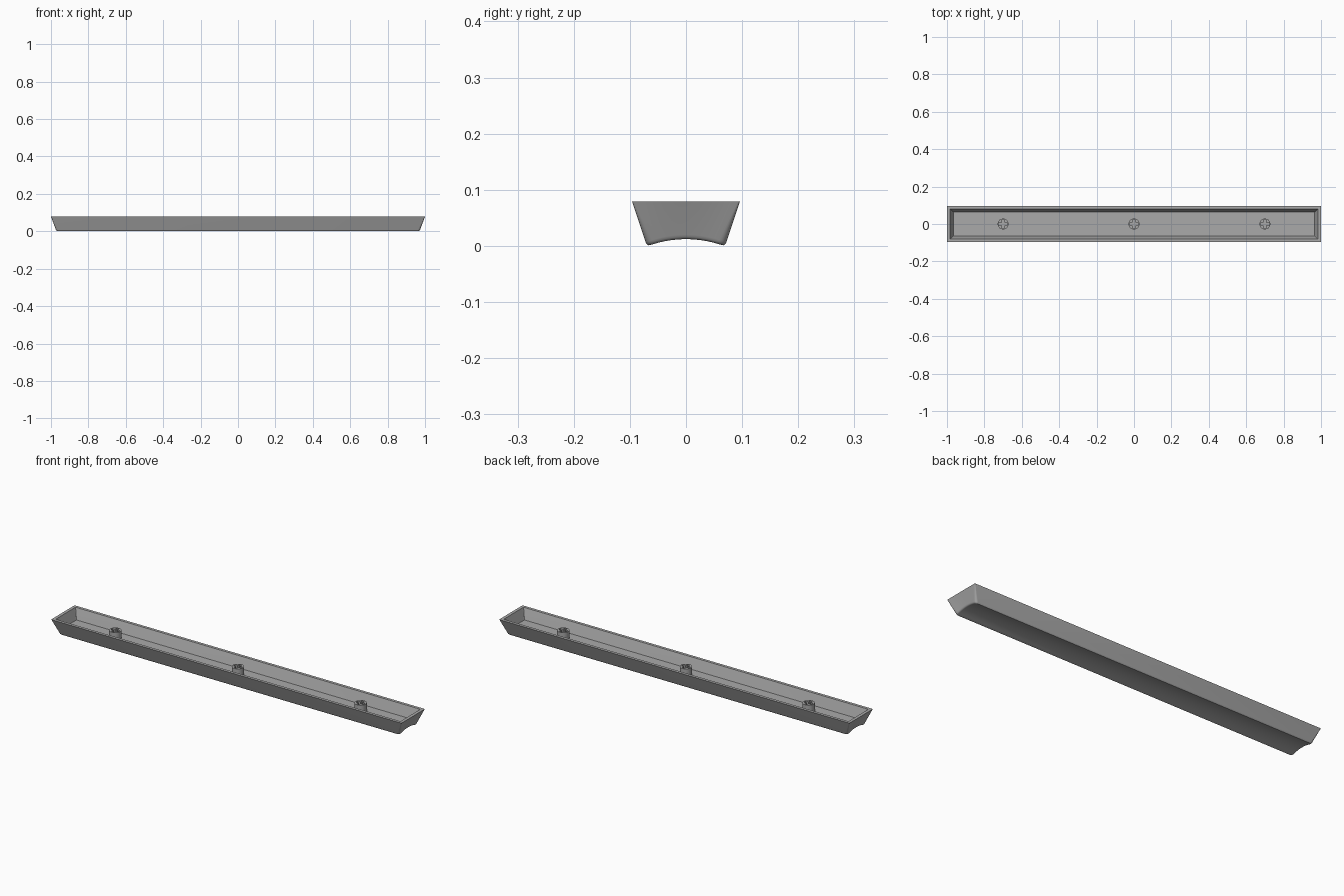
import bpy, bmesh
from math import cos, sin, pi, radians

cube = bpy.data.objects.get("Cube")
if cube:
    bpy.data.objects.remove(cube)

HEIGHT, FLOOR = 0.079, 0.025
DISH = 0.012

grey = bpy.data.materials.new("mid grey")
grey.use_nodes = True
colour = (0.4, 0.4, 0.4, 1)
grey.diffuse_color = colour
grey.node_tree.nodes["Principled BSDF"].inputs["Base Color"].default_value = colour


def finish(bm, name):
    bmesh.ops.remove_doubles(bm, verts=bm.verts, dist=0.00005)
    bmesh.ops.recalc_face_normals(bm, faces=bm.faces)
    mesh = bpy.data.meshes.new(name)
    bm.to_mesh(mesh)
    bm.free()
    mesh.materials.append(grey)
    obj = bpy.data.objects.new(name, mesh)
    bpy.context.collection.objects.link(obj)
    bpy.ops.object.select_all(action="DESELECT")
    obj.select_set(True)
    bpy.context.view_layer.objects.active = obj
    bpy.ops.object.shade_smooth_by_angle(angle=radians(35))
    return obj


def half_outline(hx, hy, r, arc=6, side=14):
    """Right half of a rounded rectangle, from front to back."""
    corner = [(hx - r + r * sin(a), -hy + r - r * cos(a))
              for a in (i / arc * pi / 2 for i in range(arc + 1))]
    end = [(hx, (hy - r) * (2 * i / side - 1)) for i in range(1, side)]
    return corner + end + [(x, -y) for x, y in reversed(corner)]


def ring(bm, hx, hy, r, z, dish=0.0):
    half = half_outline(hx, hy, r)
    pts = half + [(-x, y) for x, y in reversed(half)]
    return [bm.verts.new((x, y, z + dish * max(0, 1 - (y / 0.068) ** 2)))
            for x, y in pts]


def bridge(bm, a, b):
    for i in range(len(a)):
        j = (i + 1) % len(a)
        bm.faces.new((a[i], a[j], b[j], b[i]))


def cap(bm, loop):
    # long strips joining the two ends
    n = len(loop)
    for i in range(n // 2 - 1):
        bm.faces.new((loop[i], loop[i + 1], loop[n - 2 - i], loop[n - 1 - i]))


# Hollow tray: dished underside, tapered walls, flat rim, inner floor
bm = bmesh.new()
rings = [
    ring(bm, 0.966, 0.064, 0.010, 0.0, DISH),
    ring(bm, 0.970, 0.068, 0.012, 0.001, DISH),
    ring(bm, 0.973, 0.071, 0.013, 0.004, DISH),
    ring(bm, 0.9745, 0.0725, 0.013, 0.008, DISH),
    ring(bm, 1.0, 0.096, 0.003, HEIGHT),
    ring(bm, 0.984, 0.081, 0.002, HEIGHT),
    ring(bm, 0.966, 0.063, 0.002, FLOOR),
]
for lower, upper in zip(rings, rings[1:]):
    bridge(bm, lower, upper)
cap(bm, rings[0])
cap(bm, rings[-1])
finish(bm, "tray_shell")


# Round posts with a cross-shaped socket, built from four equal quarters
def post(name, x0, radius=0.029, reach=0.022, slot=0.007, top=0.068, steps=8):
    bm = bmesh.new()
    arc = [(radius * cos(a), radius * sin(a))
           for a in (i / steps * pi / 2 for i in range(steps + 1))]
    cross = [(0, reach), (slot, reach), (slot, slot), (reach, slot), (reach, 0)]
    for q in range(4):
        c, s = cos(q * pi / 2), sin(q * pi / 2)
        turned = [(x0 + x * c - y * s, x * s + y * c) for x, y in arc + cross]
        hi = [bm.verts.new((x, y, top)) for x, y in turned]
        lo = [bm.verts.new((x, y, FLOOR - 0.001)) for x, y in turned]
        bm.faces.new(hi)
        for i in range(len(hi) - 1):
            if i != steps:  # no wall on the seam between quarters
                bm.faces.new((hi[i], lo[i], lo[i + 1], hi[i + 1]))
    finish(bm, name)


for name, x in (("right_post", -0.7), ("centre_post", 0.0), ("left_post", 0.7)):
    post(name, x)
